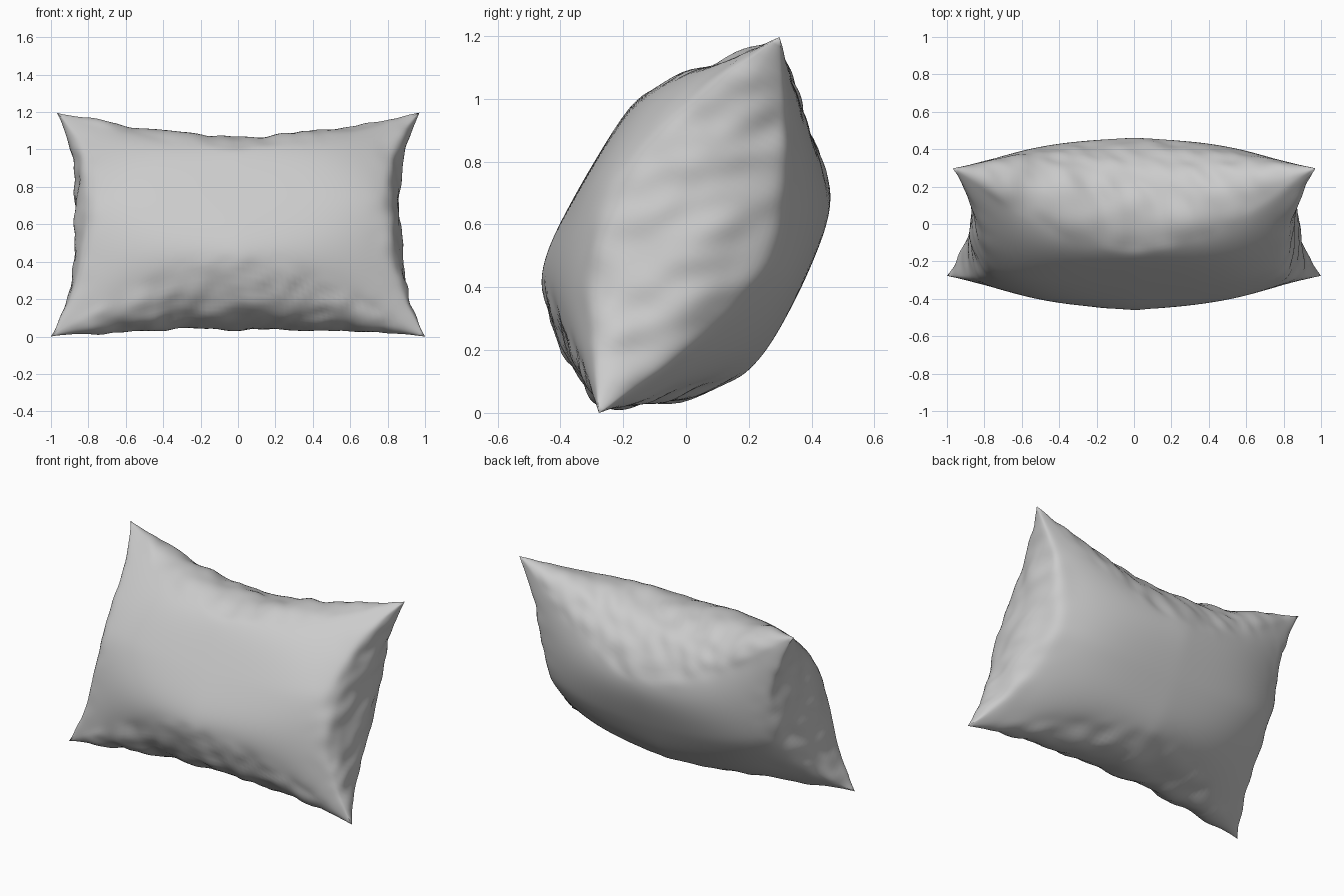
import bpy, bmesh
from mathutils import Vector, noise

if "Cube" in bpy.data.objects:
    bpy.data.objects.remove(bpy.data.objects["Cube"])

NU, NS, NT = 72, 52, 26          # face columns, face rows, gusset rows
HALF = 0.664                     # half height of the cushion at its corners
V_AX = Vector((0, 0.433, 0.901))     # cushion "up", leaning back
W_AX = Vector((0, -0.901, 0.433))    # cushion front normal
ORIGIN = Vector((0, 0.015, 0.61))


def face_depth(u, s, side):
    """Half thickness at (u, s): ramps up from the corners to a soft cap."""
    ramp = 0.285 * (1 - abs(s) ** 1.5) + 0.395 * (1 - abs(u) ** 1.2)
    cap = 0.37 - 0.025 * s if side > 0 else 0.415
    return (max(ramp, 1e-5) ** -5 + cap ** -5) ** -0.2


def outline(u, s, t):
    """In-plane position; |t| = 1 at the face crease, 0 at the mid seam."""
    k = abs(t) ** 2.3
    half_x = 0.985 - 0.015 * s - 0.115 * (1 - abs(s) ** 3) - 0.07 * k * (1 - s * s)
    top = HALF - 0.185 * (1 - abs(u) ** 1.6) - 0.17 * k * (1 - abs(u) ** 1.6)
    low = -HALF + 0.08 * (1 - u * u) + 0.21 * k * (1 - abs(u) ** 1.6)
    return u * half_x, low + (top - low) * (s + 1) / 2


bm = bmesh.new()
fold = bm.verts.layers.float.new("fold")


def add_vert(u, s, t, weight):
    x, v = outline(u, s, t)
    vert = bm.verts.new((x, v, face_depth(u, s, t) * t))
    vert[fold] = weight
    return vert


us = [-1 + 2 * i / NU for i in range(NU + 1)]
ss = [-1 + 2 * j / NS for j in range(NS + 1)]

# front and back faces
for side in (1, -1):
    grid = [[add_vert(u, s, side, max(abs(u), abs(s)) ** 14 * 0.5) for u in us] for s in ss]
    for j in range(NS):
        for i in range(NU):
            bm.faces.new((grid[j][i], grid[j][i + 1], grid[j + 1][i + 1], grid[j + 1][i]))

# puckered side walls between the faces
ring = ([(u, -1) for u in us[:-1]] + [(1, s) for s in ss[:-1]]
        + [(u, 1) for u in us[:0:-1]] + [(-1, s) for s in ss[:0:-1]])
rows = [[add_vert(u, s, 1 - 2 * k / NT, 1 - 0.5 * abs(1 - 2 * k / NT) ** 6) for u, s in ring]
        for k in range(NT + 1)]
for k in range(NT):
    for i in range(len(ring)):
        n = (i + 1) % len(ring)
        bm.faces.new((rows[k][i], rows[k][n], rows[k + 1][n], rows[k + 1][i]))

bmesh.ops.remove_doubles(bm, verts=bm.verts, dist=0.0004)
bmesh.ops.dissolve_degenerate(bm, edges=bm.edges, dist=0.0002)

# soften the creases but keep the corner tips
soft = [v for v in bm.verts if not (abs(v.co.x) > 0.95 and abs(v.co.y) > 0.63)]
for _ in range(7):
    bmesh.ops.smooth_vert(bm, verts=soft, factor=0.5, use_axis_x=True, use_axis_y=True, use_axis_z=True)
bmesh.ops.recalc_face_normals(bm, faces=bm.faces)
bm.normal_update()

# cloth folds on the side walls
moves = []
for v in bm.verts:
    p = v.co
    fade = min(1, abs(abs(p.x) - 1) * 4 + abs(abs(p.y) - HALF) * 4)
    broad = noise.noise(Vector((p.x * 4.5 + p.z * 2, p.y * 4.5 - p.z * 2, p.z * 4)))
    fine = noise.noise(Vector((p.x * 10 - p.z * 5, p.y * 10 + p.z * 5, p.z * 6 + 7)))
    moves.append(v.normal * (0.016 * broad + 0.014 * fine) * v[fold] * fade)
for v, m in zip(bm.verts, moves):
    v.co += m

# lean the cushion back and stand it on the ground
for v in bm.verts:
    x, h, d = v.co
    v.co = ORIGIN + Vector((x, 0, 0)) + V_AX * h + W_AX * d
base = min(v.co.z for v in bm.verts)
mid = (min(v.co.y for v in bm.verts) + max(v.co.y for v in bm.verts)) / 2
for v in bm.verts:
    v.co -= Vector((0, mid, base))
bmesh.ops.recalc_face_normals(bm, faces=bm.faces)

mesh = bpy.data.meshes.new("pillow")
bm.to_mesh(mesh)
bm.free()
mesh.shade_smooth()
bpy.context.collection.objects.link(bpy.data.objects.new("pillow", mesh))
